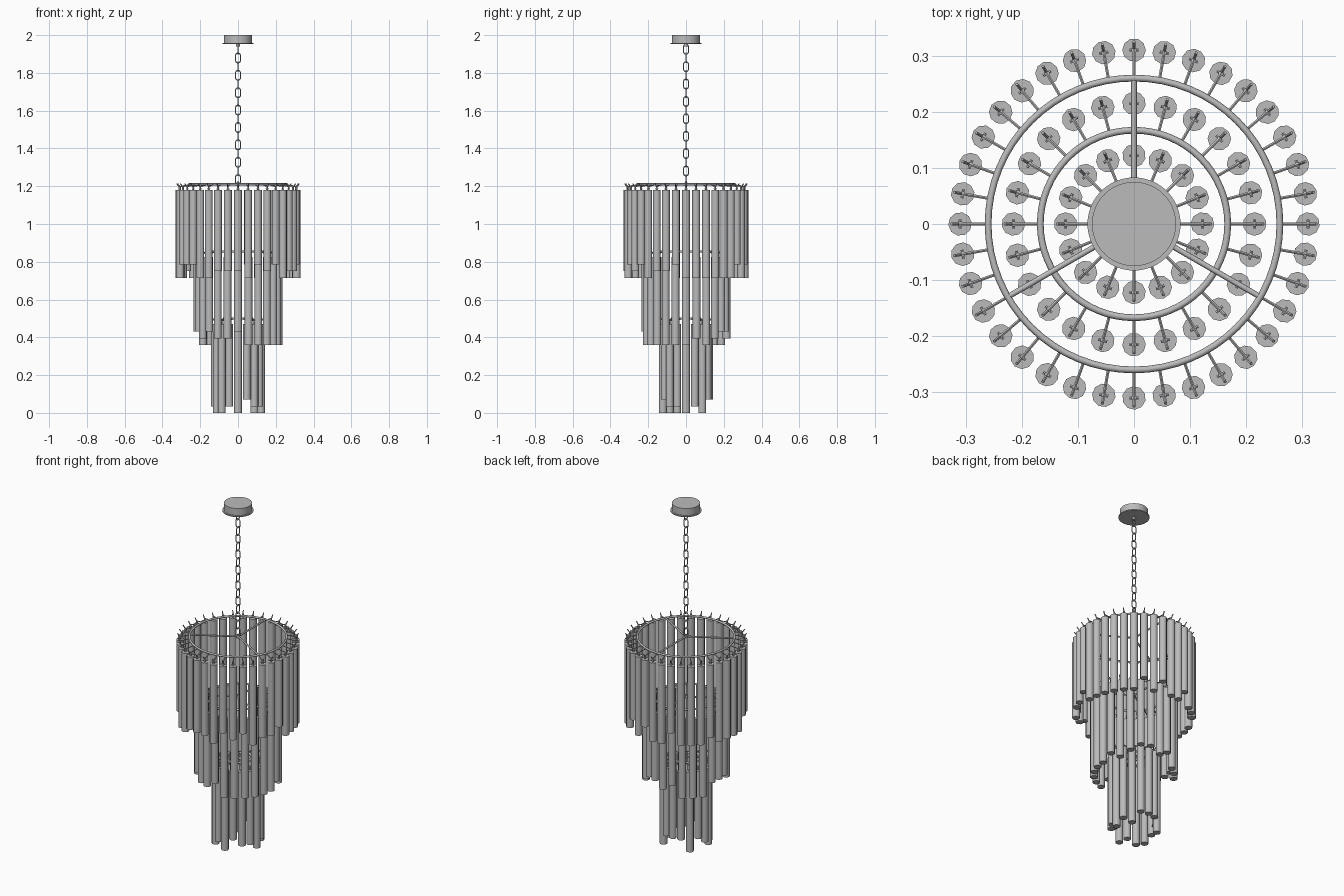
import bpy, bmesh, math, random
from mathutils import Vector, Matrix

random.seed(7)
cube = bpy.data.objects.get("Cube")
if cube:
    bpy.data.objects.remove(cube)

grey = bpy.data.materials.new("satin grey")
grey.use_nodes = True
COLOUR = (0.5, 0.5, 0.5, 1)
grey.diffuse_color = COLOUR
grey.node_tree.nodes["Principled BSDF"].inputs["Base Color"].default_value = COLOUR


def finish(bm, name):
    """Turn a bmesh into a smooth-shaded grey object."""
    mesh = bpy.data.meshes.new(name)
    bm.to_mesh(mesh)
    bm.free()
    mesh.materials.append(grey)
    obj = bpy.data.objects.new(name, mesh)
    bpy.context.collection.objects.link(obj)
    bpy.ops.object.select_all(action="DESELECT")
    obj.select_set(True)
    bpy.context.view_layer.objects.active = obj
    bpy.ops.object.shade_smooth_by_angle(angle=math.radians(50))
    return obj


def tube(bm, a, b, radius, sides=8, spin=0.0):
    """Capped cylinder from a to b."""
    a, b = Vector(a), Vector(b)
    axis = b - a
    turn = axis.to_track_quat("Z", "Y").to_matrix().to_4x4()
    place = Matrix.Translation((a + b) / 2) @ turn @ Matrix.Rotation(spin, 4, "Z")
    bmesh.ops.create_cone(bm, cap_ends=True, segments=sides, radius1=radius,
                          radius2=radius, depth=axis.length, matrix=place)


def loop(bm, path, radius, sides):
    """Closed wire along a flat loop of points, its normal taken from the loop."""
    count = len(path)
    normal = (path[0] - path[count // 2]).cross(path[count // 4] - path[count // 2]).normalized()
    rings = []
    for i, p in enumerate(path):
        out = (path[(i + 1) % count] - path[i - 1]).normalized().cross(normal)
        rings.append([bm.verts.new(p + radius * (math.cos(t) * out + math.sin(t) * normal))
                      for t in (math.tau * j / sides for j in range(sides))])
    for i in range(count):
        r, s = rings[i], rings[(i + 1) % count]
        for j in range(sides):
            k = (j + 1) % sides
            bm.faces.new((r[j], s[j], s[k], r[k]))
    bmesh.ops.recalc_face_normals(bm, faces=bm.faces)


def polar(radius, angle, z):
    return Vector((radius * math.cos(angle), radius * math.sin(angle), z))


def build_tier(name, count, rod_r, ring_r, ring_z, bottom):
    # Ring with three spokes to the centre
    bm = bmesh.new()
    loop(bm, [polar(ring_r, math.tau * i / 64, ring_z) for i in range(64)], 0.006, 8)
    for i in range(3):
        tube(bm, (0, 0, ring_z), polar(ring_r, math.pi / 2 + math.tau * i / 3, ring_z), 0.005)
    tube(bm, (0, 0, ring_z - 0.01), (0, 0, ring_z + 0.01), 0.009, 12)
    finish(bm, name + "_frame")

    hooks, rods = bmesh.new(), bmesh.new()
    top = ring_z - 0.03
    for i in range(count):
        a = math.tau * i / count
        arm_z = ring_z - 0.012
        # Hook arm with an upturned tip, and the eyelet that carries the rod
        tube(hooks, polar(ring_r, a, ring_z - 0.003), polar(rod_r + 0.004, a, arm_z), 0.003, 6)
        tube(hooks, polar(rod_r + 0.003, a, arm_z), polar(rod_r + 0.015, a, ring_z + 0.004), 0.003, 6)
        tube(hooks, polar(rod_r, a, top - 0.002), polar(rod_r, a, arm_z + 0.002), 0.005, 6)
        side = Vector((-math.sin(a), math.cos(a), 0)) * 0.008
        pin = polar(rod_r, a, top + 0.006)
        tube(hooks, pin - side, pin + side, 0.003, 6)
        # Hanging rod, in one of three lengths
        drop = 0 if i == 0 else random.choice((0, 0, 0.035, 0.07))
        tube(rods, polar(rod_r, a, bottom + drop), polar(rod_r, a, top),
             0.021, 10, random.uniform(0, math.tau))
    finish(hooks, name + "_hooks")
    finish(rods, name + "_rods")


build_tier("upper", 36, 0.31, 0.26, 1.21, 0.715)
build_tier("middle", 24, 0.215, 0.167, 0.855, 0.36)
build_tier("lower", 16, 0.122, 0.074, 0.5, 0.0)

# Thin stem joining the three frames
bm = bmesh.new()
tube(bm, (0, 0, 0.5), (0, 0, 1.225), 0.004)
finish(bm, "centre_stem")

# Ceiling canopy with a thin flange and a short chain mount
bm = bmesh.new()
tube(bm, (0, 0, 1.958), (0, 0, 2.0), 0.075, 48)
tube(bm, (0, 0, 1.953), (0, 0, 1.959), 0.083, 48)
tube(bm, (0, 0, 1.94), (0, 0, 1.954), 0.01, 12)
finish(bm, "ceiling_canopy")

# Chain of long links, each turned a quarter from the last
bm = bmesh.new()
LINKS, LOW, HIGH = 16, 1.235, 1.925
for n in range(LINKS):
    z = LOW + (HIGH - LOW) * n / (LINKS - 1)
    turn = Matrix.Rotation(n * math.pi / 2, 3, "Z")
    path = []
    for i in range(16):
        t = math.tau * (i + 0.5) / 16
        stretch = math.copysign(0.013, math.sin(t))
        path.append(turn @ Vector((0.013 * math.cos(t), 0, 0.013 * math.sin(t) + stretch))
                    + Vector((0, 0, z)))
    loop(bm, path, 0.003, 6)
finish(bm, "chain")
